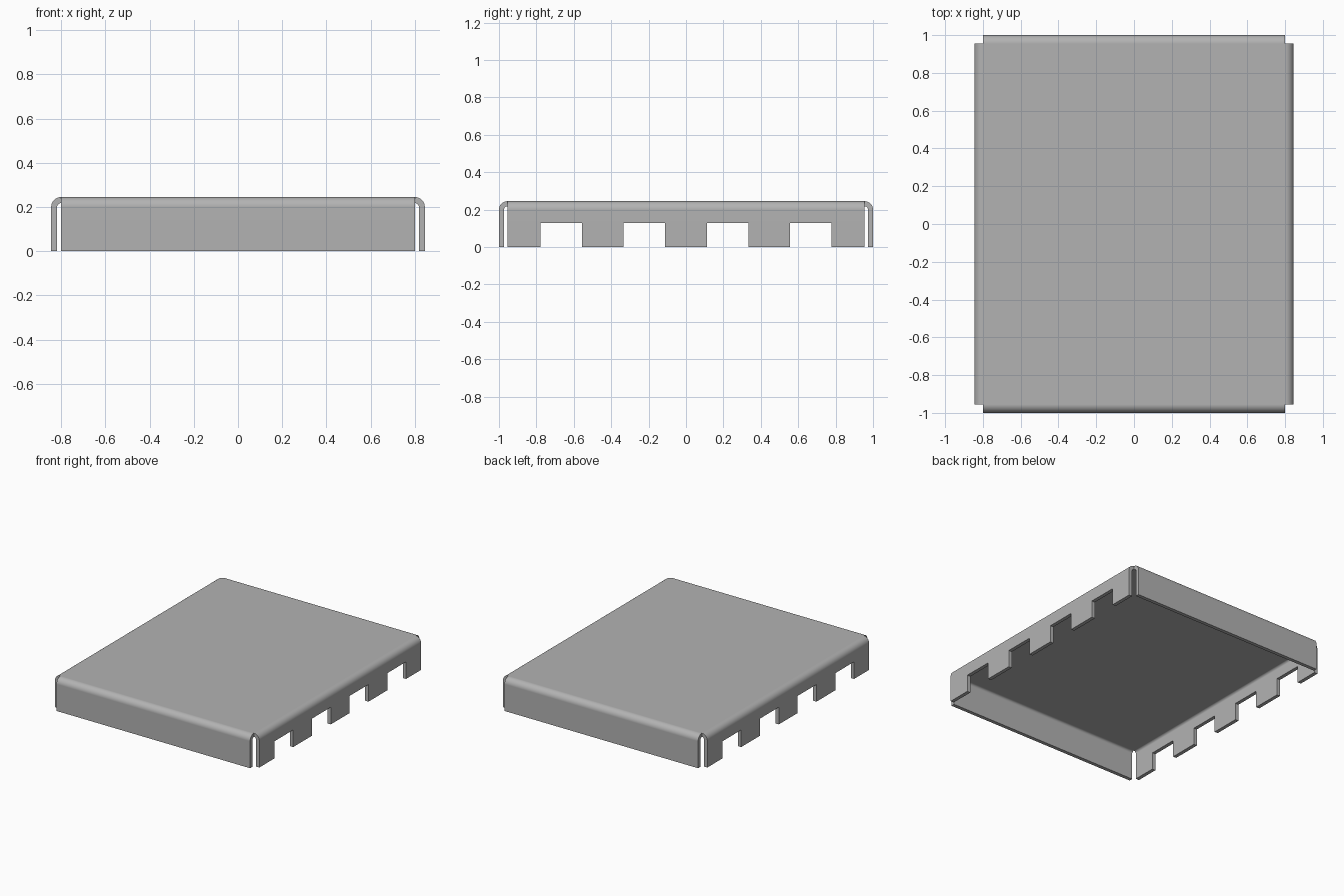
import bpy, bmesh
from math import sin, cos, pi

cube = bpy.data.objects.get("Cube")
if cube:
    bpy.data.objects.remove(cube, do_unlink=True)

HALF_X, HALF_Y = 0.80, 0.955      # flat area of the panel
HEIGHT, RADIUS, THICK = 0.245, 0.045, 0.027
NOTCH_TOP, STEPS = 0.128, 10

# Flat grey sheet metal
steel = bpy.data.materials.new("grey steel")
steel.use_nodes = True
grey = (0.45, 0.45, 0.45, 1)
steel.diffuse_color = grey
steel.node_tree.nodes["Principled BSDF"].inputs["Base Color"].default_value = grey

# Flange cross-section: distance out from the flat area, height
profile = [(RADIUS * sin(a), HEIGHT - RADIUS + RADIUS * cos(a))
           for a in (i * pi / 2 / STEPS for i in range(STEPS + 1))]
profile += [(RADIUS, NOTCH_TOP), (RADIUS, 0)]

# Breaks along a notched flange: four evenly spaced square notches
breaks = [-HALF_Y] + [(2 * i - 7) / 9 for i in range(8)] + [HALF_Y]

bm = bmesh.new()


def flange(spans, place, notched):
    """Bent sheet strip; every second span loses its bottom cell if notched."""
    for n, (a, b) in enumerate(zip(spans, spans[1:])):
        rows = profile[:-1] if notched and n % 2 else profile
        for p, q in zip(rows, rows[1:]):
            corners = [place(a, *p), place(b, *p), place(b, *q), place(a, *q)]
            bm.faces.new([bm.verts.new(c) for c in corners])


for s in (-1, 1):
    # Notched long sides, then plain front and back
    flange(breaks, lambda t, d, z: (s * (HALF_X + d), t, z), True)
    flange([-HALF_X, HALF_X], lambda t, d, z: (t, s * (HALF_Y + d), z), False)

# Top panel, with edge points matching the side flanges
outline = [(HALF_X, y, HEIGHT) for y in breaks]
outline += [(-HALF_X, y, HEIGHT) for y in reversed(breaks)]
bm.faces.new([bm.verts.new(c) for c in outline])

bmesh.ops.remove_doubles(bm, verts=bm.verts, dist=0.0001)
bmesh.ops.recalc_face_normals(bm, faces=bm.faces)
top = max(bm.faces, key=lambda f: f.calc_area())
if top.normal.z < 0:
    bmesh.ops.reverse_faces(bm, faces=bm.faces)

mesh = bpy.data.meshes.new("folded_panel")
bm.to_mesh(mesh)
bm.free()
mesh.materials.append(steel)
panel = bpy.data.objects.new("folded_panel", mesh)
bpy.context.collection.objects.link(panel)
bpy.ops.object.select_all(action="DESELECT")
panel.select_set(True)
bpy.context.view_layer.objects.active = panel

# Sheet thickness, grown inward
solid = panel.modifiers.new("thickness", "SOLIDIFY")
solid.thickness = THICK
solid.offset = -1
solid.use_even_offset = True
bpy.ops.object.modifier_apply(modifier=solid.name)

# Smooth bends, crisp cut edges, flat faces kept flat
bpy.ops.object.shade_smooth_by_angle(angle=pi / 6)
weighted = panel.modifiers.new("flat_normals", "WEIGHTED_NORMAL")
weighted.keep_sharp = True
